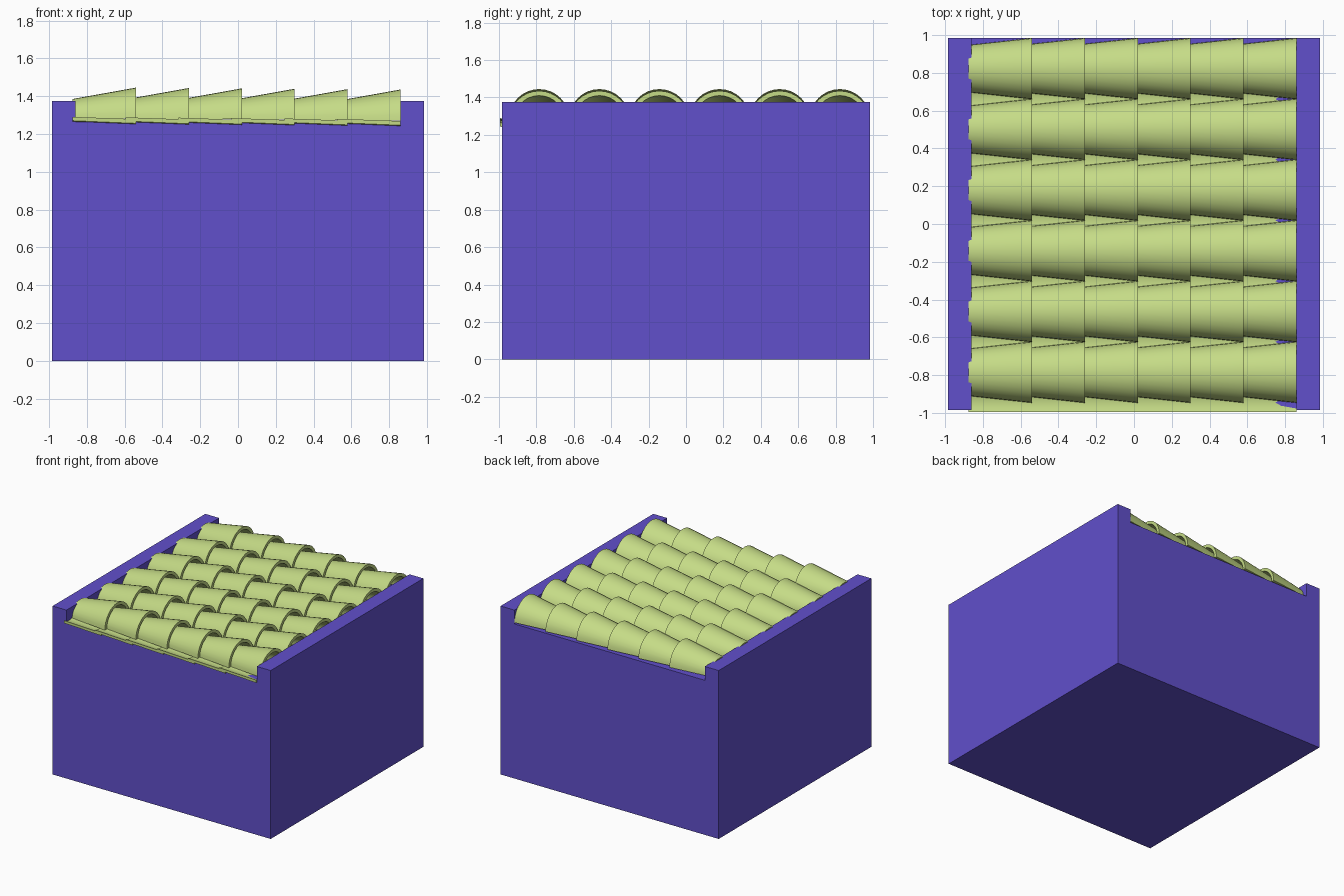
import bpy, bmesh, math

old = bpy.data.objects.get("Cube")
if old:
    bpy.data.objects.remove(old, do_unlink=True)


def make_material(name, rgb):
    mat = bpy.data.materials.new(name)
    mat.use_nodes = True
    mat.diffuse_color = (*rgb, 1)
    mat.node_tree.nodes["Principled BSDF"].inputs["Base Color"].default_value = (*rgb, 1)
    return mat


violet = make_material("violet_wall", (0.12, 0.08, 0.6))
green = make_material("light_green_tile", (0.56, 0.71, 0.24))


def add_loft(name, rings, mat, smooth=False):
    """Skin closed rings of equal length and cap both ends."""
    bm = bmesh.new()
    loops = [[bm.verts.new(p) for p in ring] for ring in rings]
    count = len(loops[0])
    for a, b in zip(loops, loops[1:]):
        for i in range(count):
            j = (i + 1) % count
            bm.faces.new((a[i], a[j], b[j], b[i]))
    # caps as quads between the outer and inner half of each ring
    for ring in (loops[0], loops[-1]):
        for i in range(count // 2 - 1):
            bm.faces.new((ring[i], ring[i + 1], ring[-2 - i], ring[-1 - i]))
    bmesh.ops.recalc_face_normals(bm, faces=bm.faces)
    mesh = bpy.data.meshes.new(name)
    bm.to_mesh(mesh)
    bm.free()
    mesh.materials.append(mat)
    obj = bpy.data.objects.new(name, mesh)
    bpy.context.collection.objects.link(obj)
    if smooth:
        bpy.ops.object.select_all(action='DESELECT')
        obj.select_set(True)
        bpy.context.view_layer.objects.active = obj
        bpy.ops.object.shade_smooth_by_angle(angle=math.radians(40))
    return obj


def arch_ring(x, half_width, height, thickness, base_z, steps=16):
    """Arch section across y: outer arc, then inner arc back."""
    angles = [math.pi * i / steps for i in range(steps + 1)]
    outer = [(x, half_width * math.cos(a), base_z + height * math.sin(a)) for a in angles]
    inner = [(x, (half_width - thickness) * math.cos(a),
              base_z + (height - thickness) * math.sin(a)) for a in reversed(angles)]
    return outer + inner


def trough_ring(x, half_width, edge_z, sag, thickness, steps=6):
    """Shallow sagging section across y."""
    ys = [half_width * (2 * i / steps - 1) for i in range(steps + 1)]
    top = [(x, y, edge_z - sag * (1 - (y / half_width) ** 2)) for y in ys]
    bottom = [(x, y, z - thickness) for x, y, z in reversed(top)]
    return top + bottom


# Block with a raised rim on the left and right; the channel is open front and back
HALF, RIM, TOP, FLOOR = 0.985, 0.86, 1.375, 1.262
outline = [(-HALF, TOP), (-RIM, TOP), (-RIM, FLOOR), (RIM, FLOOR), (RIM, TOP), (HALF, TOP),
           (HALF, 0), (RIM, 0), (RIM, 0), (-RIM, 0), (-RIM, 0), (-HALF, 0)]
bm = bmesh.new()
face = bm.faces.new([bm.verts.new((x, -HALF, z)) for x, z in outline
                     if z > 0 or abs(x) == HALF])
grown = bmesh.ops.extrude_face_region(bm, geom=[face])
bmesh.ops.translate(bm, vec=(0, 2 * HALF, 0),
                    verts=[v for v in grown["geom"] if isinstance(v, bmesh.types.BMVert)])
bmesh.ops.recalc_face_normals(bm, faces=bm.faces)
block_mesh = bpy.data.meshes.new("wall_block")
bm.to_mesh(block_mesh)
bm.free()
block_mesh.materials.append(violet)
bpy.context.collection.objects.link(bpy.data.objects.new("wall_block", block_mesh))

# One tapered cap tile and one pan tile, ending at local x = 0
LENGTH, PITCH_X, PITCH_Y = 0.335, 0.28, 0.3215
cap = add_loft("cap_tile", [arch_ring(-LENGTH, 0.125, 0.103, 0.025, 1.282),
                            arch_ring(0, 0.162, 0.163, 0.025, 1.282)], green, True)
pan = add_loft("pan_tile", [trough_ring(-LENGTH, 0.05, 1.29, 0.01, 0.02),
                            trough_ring(0, 0.05, 1.278, 0.01, 0.022)], green, True)

# Lay the tiles in rows, dropping slightly towards the left
for row in range(6):
    for col in range(6):
        for tile, offset in ((cap, 0), (pan, -PITCH_Y / 2)):
            copy = bpy.data.objects.new(f"{tile.name}_{row}_{col}", tile.data)
            copy.location = (-0.54 + col * PITCH_X,
                             -0.785 + row * PITCH_Y + offset, -0.002 * col)
            bpy.context.collection.objects.link(copy)
for tile in (cap, pan):
    bpy.data.objects.remove(tile, do_unlink=True)
